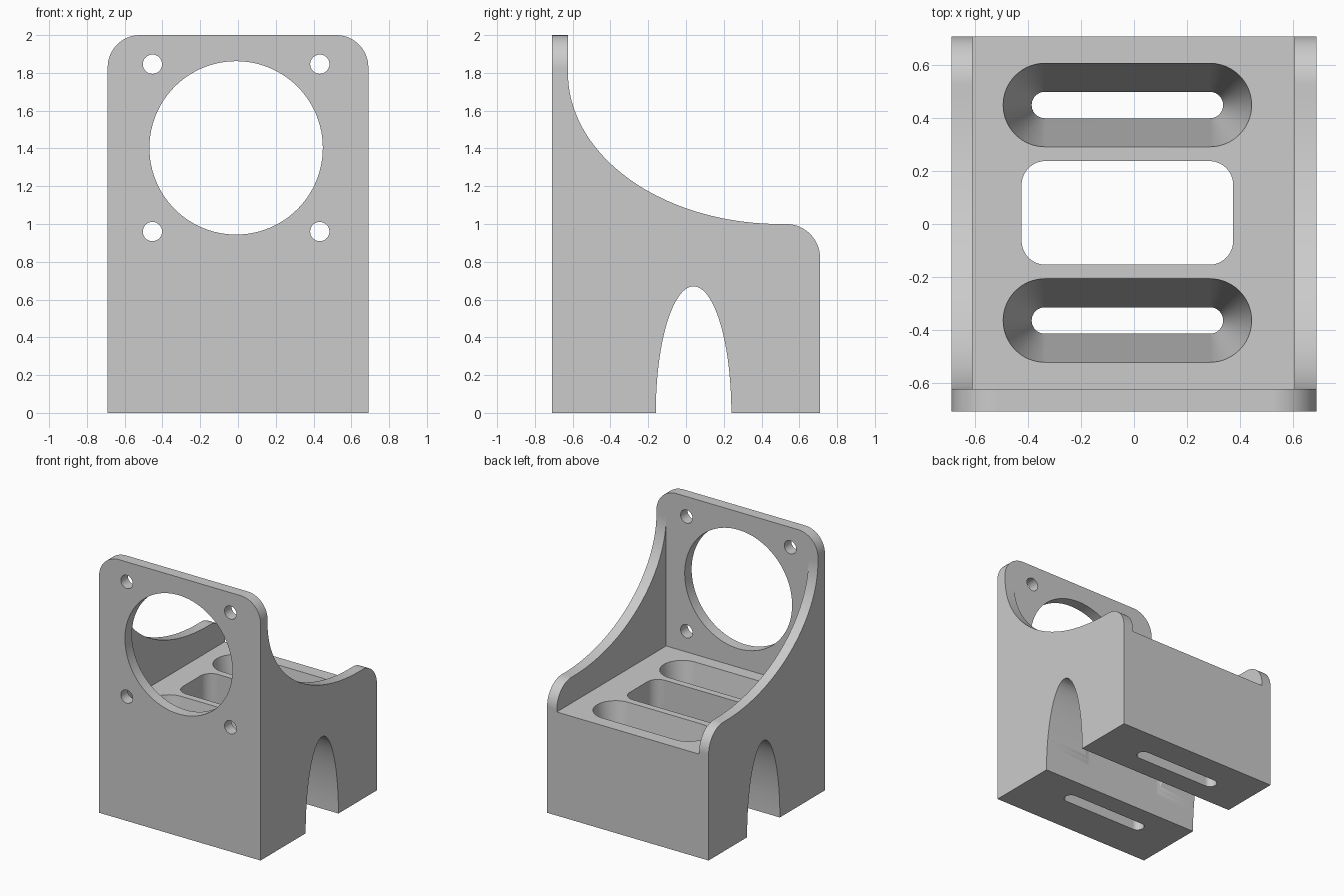
import bpy, bmesh
from math import cos, sin, pi, radians
from mathutils import Vector

cube = bpy.data.objects.get("Cube")
if cube:
    bpy.data.objects.remove(cube, do_unlink=True)

grey = bpy.data.materials.new("matte grey")
grey.use_nodes = True
COLOUR = (0.6, 0.6, 0.6, 1)
grey.diffuse_color = COLOUR
grey.node_tree.nodes["Principled BSDF"].inputs["Base Color"].default_value = COLOUR


def arc(cu, cv, ru, rv, start, end, steps=16):
    """Points on an elliptical arc, angles in degrees."""
    angles = [radians(start + (end - start) * i / steps) for i in range(steps + 1)]
    return [(cu + ru * cos(a), cv + rv * sin(a)) for a in angles]


def rounded_rect(u0, u1, v0, v1, r):
    pts = []
    for cu, cv, a in ((u1 - r, v1 - r, 0), (u0 + r, v1 - r, 90),
                      (u0 + r, v0 + r, 180), (u1 - r, v0 + r, 270)):
        pts += arc(cu, cv, r, r, a, a + 90)
    return pts


def slot(x0, x1, cy, r):
    return arc(x1 - r, cy, r, r, -90, 90, 32) + arc(x0 + r, cy, r, r, 90, 270, 32)


PLACE = {"x": lambda u, v, d: Vector((d, u, v)),
         "y": lambda u, v, d: Vector((u, d, v)),
         "z": lambda u, v, d: Vector((u, v, d))}


def loft(name, axis, sections):
    """Solid through matching outlines, each given as (depth, points)."""
    bm = bmesh.new()
    rings = [[bm.verts.new(PLACE[axis](u, v, d)) for u, v in pts] for d, pts in sections]
    n = len(rings[0])
    bm.faces.new(rings[0])
    bm.faces.new(rings[-1])
    for a, b in zip(rings, rings[1:]):
        for i in range(n):
            j = (i + 1) % n
            bm.faces.new((a[i], a[j], b[j], b[i]))
    bmesh.ops.remove_doubles(bm, verts=bm.verts, dist=1e-5)
    bmesh.ops.recalc_face_normals(bm, faces=bm.faces)
    mesh = bpy.data.meshes.new(name)
    bm.to_mesh(mesh)
    bm.free()
    mesh.materials.append(grey)
    ob = bpy.data.objects.new(name, mesh)
    bpy.context.collection.objects.link(ob)
    return ob


def prism(name, axis, pts, d0, d1):
    return loft(name, axis, [(d0, pts), (d1, pts)])


def apply_modifier(ob, mod):
    bpy.context.view_layer.objects.active = ob
    bpy.ops.object.modifier_apply(modifier=mod.name)


def combine(body, tool, operation="DIFFERENCE"):
    tool.hide_render = True
    mod = body.modifiers.new(operation.lower(), "BOOLEAN")
    mod.operation = operation
    mod.solver = "EXACT"
    mod.object = tool
    apply_modifier(body, mod)
    bpy.data.objects.remove(tool, do_unlink=True)


# Side silhouette: base, sweeping side walls and upright front plate
BACK, FRONT, PLATE = 0.71, -0.71, -0.625
DECK, WALL_TOP, R = 0.8, 1.0, 0.18
side = [(FRONT, 0), (BACK, 0)]
side += arc(BACK - R, WALL_TOP - R, R, R, 0, 90)
side += arc(0.5, 1.8, 0.5 - PLATE, 0.8, 270, 180, 48)
side += [(PLATE, 2), (FRONT, 2)]
body = prism("bracket_body", "x", side, -0.8, 0.8)

# Front silhouette rounds the upper corners of the plate
outline = rounded_rect(-0.69, 0.69, -0.5, 2.0, 0.17)
combine(body, prism("front_outline", "y", outline, -1, 1), "INTERSECT")

# Open space between the side walls, above the deck
space = [(PLATE, DECK), (1, DECK), (1, 2.2), (PLATE, 2.2)]
combine(body, prism("inner_space", "x", space, -0.61, 0.607))

# Arched tunnel across the base
arch = [(-0.16, -0.1)] + arc(0.04, 0, 0.2, 0.67, 180, 0, 48) + [(0.24, -0.1)]
combine(body, prism("tunnel", "x", arch, -1, 1))

# Rounded window from the deck into the tunnel
window = rounded_rect(-0.425, 0.375, -0.154, 0.238, 0.09)
combine(body, prism("deck_window", "z", window, 0.02, 1))

# Two slots that narrow towards the bottom
for cy in (0.45, -0.365):
    narrow = slot(-0.387, 0.337, cy, 0.05)
    wide = slot(-0.495, 0.445, cy, 0.158)
    combine(body, loft("tapered_slot", "z",
                       [(-0.1, narrow), (0.08, narrow), (DECK, wide), (0.9, wide)]))

# Large round opening and four screw holes in the plate
combine(body, prism("round_opening", "y", arc(-0.01, 1.403, 0.459, 0.459, 0, 360, 96), -1, -0.5))
for x in (-0.453, 0.433):
    for z in (0.96, 1.846):
        combine(body, prism("screw_hole", "y", arc(x, z, 0.051, 0.051, 0, 360, 32), -1, -0.5))

# Smooth curves with sharp edges kept
bpy.ops.object.select_all(action="DESELECT")
body.select_set(True)
bpy.context.view_layer.objects.active = body
bpy.ops.object.shade_smooth_by_angle(angle=radians(25))
weighted = body.modifiers.new("weighted_normals", "WEIGHTED_NORMAL")
weighted.keep_sharp = True
